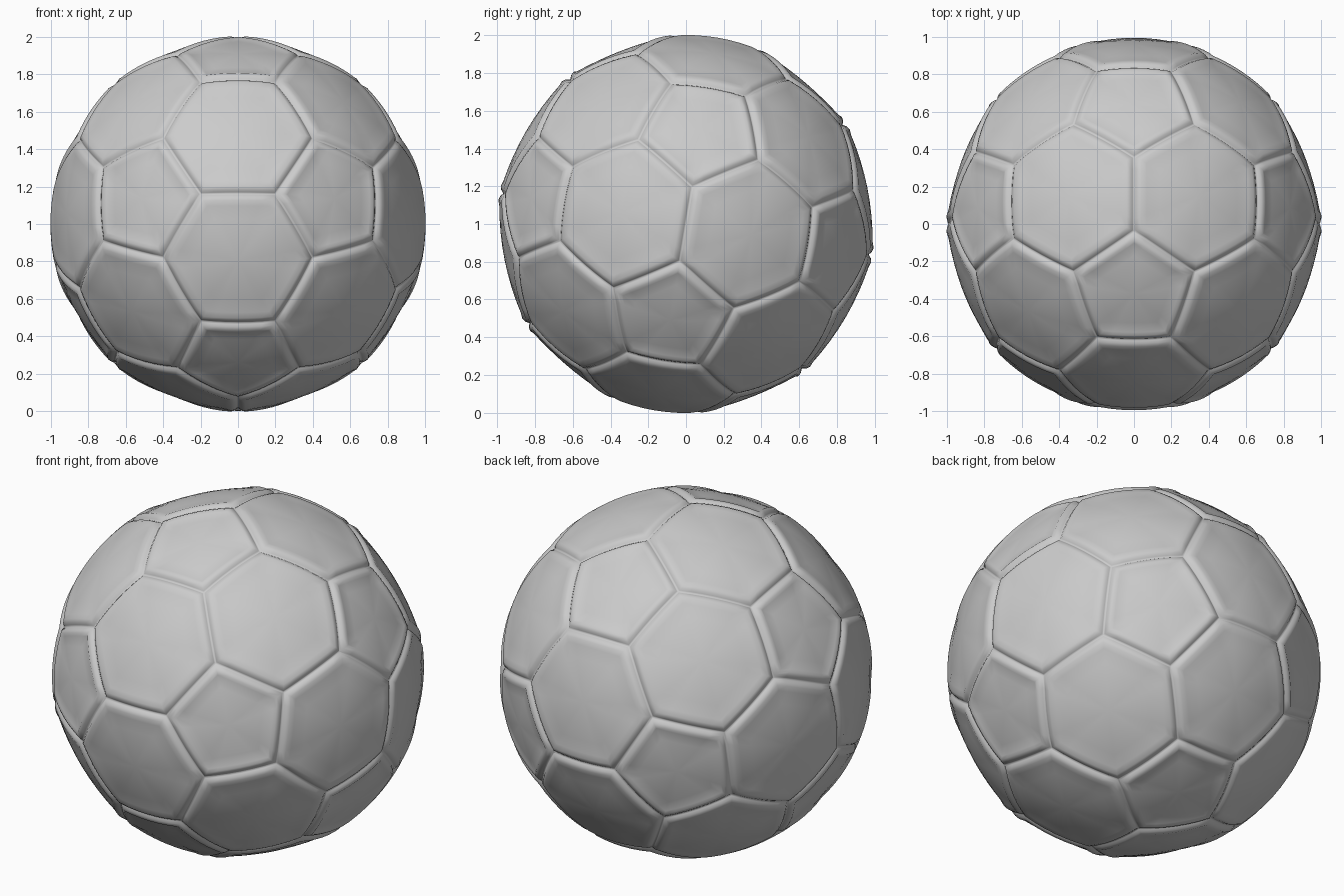
import bpy
import bmesh
import math
from mathutils import Matrix, Vector

cube = bpy.data.objects.get("Cube")
if cube:
    bpy.data.objects.remove(cube, do_unlink=True)

SEAM_RADIUS = 0.982
LIP_RADIUS = 1.002
PANEL_RADIUS = 0.98      # middle of a panel, slightly flattened
EDGE_STEPS = 6
TILT = -math.asin(0.165)

# Material
leather = bpy.data.materials.new("light grey leather")
leather.use_nodes = True
colour = (0.6, 0.6, 0.6, 1)
leather.diffuse_color = colour
leather.node_tree.nodes["Principled BSDF"].inputs["Base Color"].default_value = colour


def truncated_icosahedron():
    """Cut the corners off an icosahedron and return its faces as point loops."""
    phi = (1 + math.sqrt(5)) / 2
    corners = []
    for a in (-1, 1):
        for b in (-phi, phi):
            corners += [Vector((a, b, 0)), Vector((0, a, b)), Vector((b, 0, a))]

    def near(p):
        return [q for q in corners if 1.9 < (p - q).length < 2.1]

    faces = []
    # Pentagons, one around each corner
    for p in corners:
        axis = p.normalized()
        u = axis.orthogonal().normalized()
        v = axis.cross(u)
        ring = sorted(near(p), key=lambda q: math.atan2(q.dot(v), q.dot(u)))
        faces.append([p.lerp(q, 1 / 3) for q in ring])
    # Hexagons, one in each triangle
    for i, a in enumerate(corners):
        for j, b in enumerate(corners[:i]):
            for c in corners[:j]:
                if b in near(a) and c in near(a) and c in near(b):
                    tri = [a, b, c]
                    if (b - a).cross(c - a).dot(a) < 0:
                        tri.reverse()
                    loop = []
                    for k in range(3):
                        p, q = tri[k], tri[(k + 1) % 3]
                        loop += [p.lerp(q, 1 / 3), p.lerp(q, 2 / 3)]
                    faces.append(loop)
    return [[p.normalized() for p in loop] for loop in faces]


def add_panel(bm, loop):
    """Pillowed panel made of concentric rings, from its seam to its middle."""
    n = len(loop)
    centre = sum(loop, Vector()) / n
    apothem = ((loop[0] + loop[1]) / 2 - centre).length
    outline = [loop[i].lerp(loop[(i + 1) % n], s / EDGE_STEPS)
               for i in range(n) for s in range(EDGE_STEPS)]
    # Seam groove and rounded lip, then the shallow dome
    rings = [(1, SEAM_RADIUS),
             (1 - 0.008 / apothem, SEAM_RADIUS + 0.006),
             (1 - 0.02 / apothem, LIP_RADIUS - 0.005),
             (1 - 0.04 / apothem, LIP_RADIUS)]
    for t in (0.8, 0.6, 0.4, 0.2):
        rings.append((t, PANEL_RADIUS + (LIP_RADIUS - PANEL_RADIUS) * t * t))
    verts = [[bm.verts.new(centre.lerp(p, t).normalized() * r) for p in outline]
             for t, r in rings]
    count = len(outline)
    for outer, inner in zip(verts, verts[1:]):
        for i in range(count):
            j = (i + 1) % count
            bm.faces.new((outer[i], outer[j], inner[j], inner[i]))
    middle = bm.verts.new(centre.normalized() * PANEL_RADIUS)
    for i in range(count):
        bm.faces.new((verts[-1][i], verts[-1][(i + 1) % count], middle))


# Ball
bm = bmesh.new()
for face_loop in truncated_icosahedron():
    add_panel(bm, face_loop)
bmesh.ops.remove_doubles(bm, verts=bm.verts[:], dist=0.0005)
bmesh.ops.recalc_face_normals(bm, faces=bm.faces[:])
bm.transform(Matrix.Translation((0, 0, 1)) @ Matrix.Rotation(TILT, 4, 'X'))
for f in bm.faces:
    f.smooth = True
mesh = bpy.data.meshes.new("ball")
bm.to_mesh(mesh)
bm.free()
mesh.materials.append(leather)
ball = bpy.data.objects.new("ball", mesh)
bpy.context.scene.collection.objects.link(ball)
